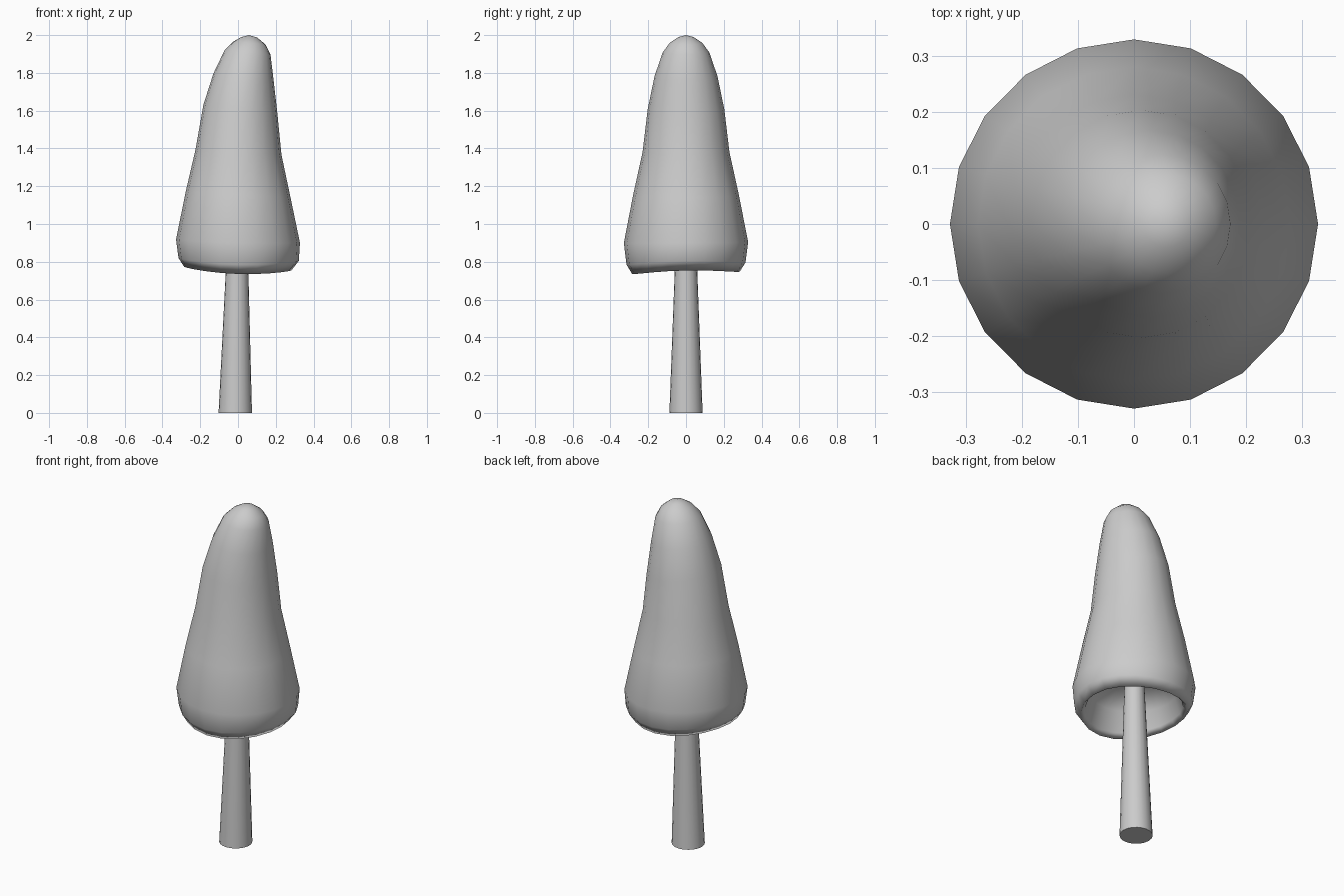
import bpy, bmesh
from math import sin, cos, pi

if "Cube" in bpy.data.objects:
    bpy.data.objects.remove(bpy.data.objects["Cube"])


def loft(name, rings, sides, start_tip=None, end_tip=None):
    """Skin tilted elliptical rings: (x_left, z_left, x_right, z_right, y_radius, wave)."""
    bm = bmesh.new()
    loops = []
    for xl, zl, xr, zr, ry, wave in rings:
        loop = []
        for i in range(sides):
            a = 2 * pi * i / sides
            c, s = cos(a), sin(a)
            x = (xl + xr) / 2 + (xr - xl) / 2 * c
            z = (zl + zr) / 2 + (zr - zl) / 2 * c
            z += wave * (0.006 * s - 0.022 * s * s)
            loop.append(bm.verts.new((x, ry * s, z)))
        loops.append(loop)
    for lo, hi in zip(loops, loops[1:]):
        for i in range(sides):
            j = (i + 1) % sides
            bm.faces.new((lo[i], lo[j], hi[j], hi[i]))
    for tip, loop in ((start_tip, loops[0]), (end_tip, loops[-1])):
        if tip:
            v = bm.verts.new(tip)
            for i in range(sides):
                bm.faces.new((loop[i], loop[(i + 1) % sides], v))
    bmesh.ops.recalc_face_normals(bm, faces=bm.faces)
    me = bpy.data.meshes.new(name)
    bm.to_mesh(me)
    bm.free()
    ob = bpy.data.objects.new(name, me)
    bpy.context.collection.objects.link(ob)
    for p in me.polygons:
        p.use_smooth = True
    return ob


# Crown: hollow underside, wavy rolled rim, leaning rounded tip
crown = loft("crown", [
    (-0.150, 0.950, 0.150, 0.950, 0.150, 0),
    (-0.235, 0.890, 0.235, 0.880, 0.235, 0),
    (-0.262, 0.800, 0.262, 0.780, 0.262, 1),
    (-0.285, 0.773, 0.283, 0.754, 0.285, 1),
    (-0.315, 0.820, 0.322, 0.805, 0.315, 1),
    (-0.328, 0.917, 0.328, 0.900, 0.329, 0.3),
    (-0.278, 1.166, 0.278, 1.140, 0.280, 0),
    (-0.225, 1.394, 0.230, 1.367, 0.230, 0),
    (-0.183, 1.632, 0.209, 1.580, 0.203, 0),
    (-0.130, 1.797, 0.188, 1.765, 0.167, 0),
    (-0.072, 1.918, 0.172, 1.897, 0.124, 0),
    (-0.024, 1.966, 0.146, 1.950, 0.087, 0),
    (0.018, 1.990, 0.100, 1.988, 0.042, 0),
], 20, (0, 0, 0.965), (0.058, 0, 2.0))

# Trunk: plain tapered cylinder running up into the crown
trunk = loft("trunk", [
    (-0.103, 0.0, 0.074, 0.0, 0.088, 0),
    (-0.053, 0.98, 0.049, 0.98, 0.051, 0),
], 20, (-0.015, 0, 0))
bpy.context.view_layer.objects.active = trunk
trunk.select_set(True)
bpy.ops.object.shade_smooth_by_angle(angle=0.7)
